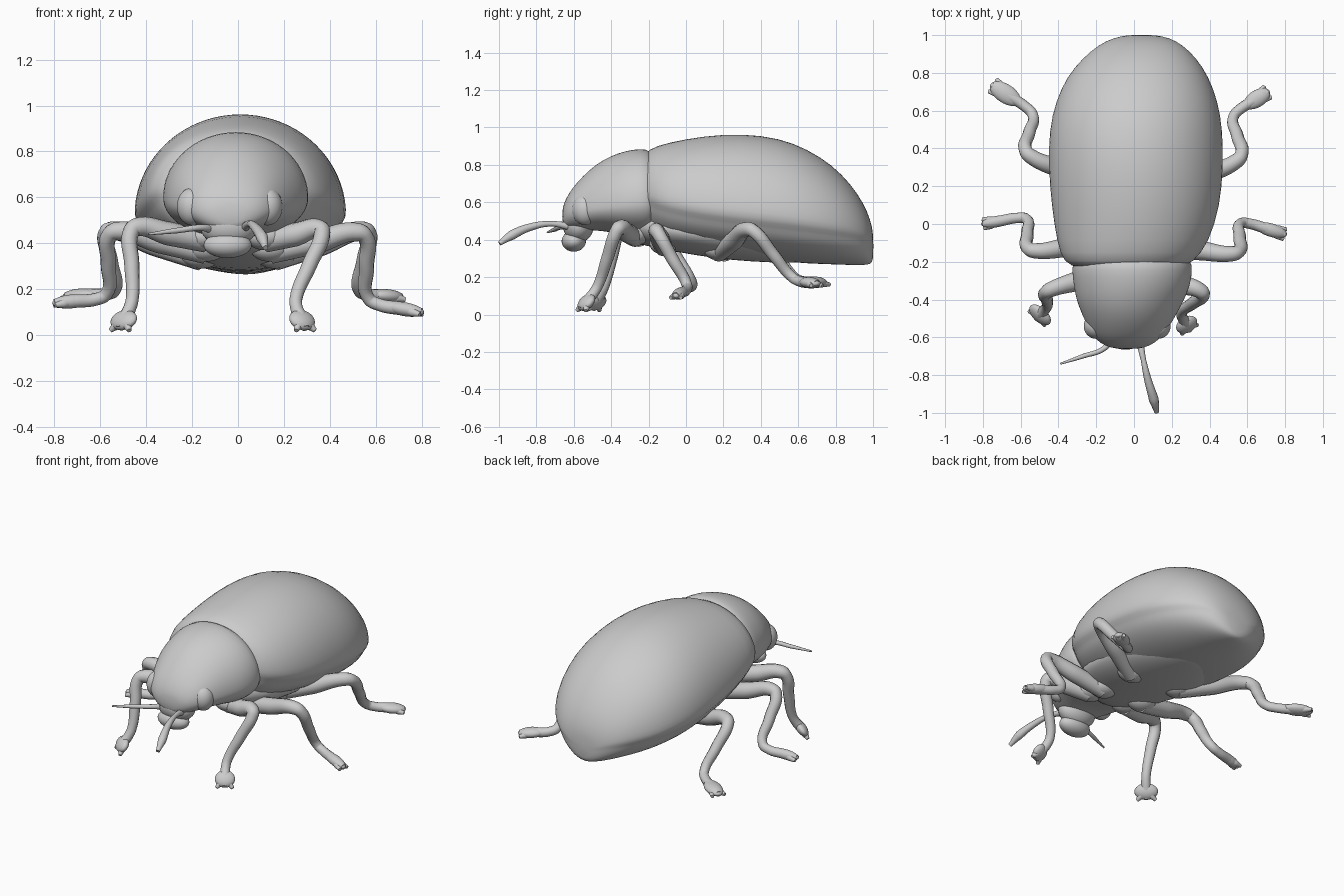
import bpy, bmesh, math
from mathutils import Matrix, Vector

if "Cube" in bpy.data.objects:
    bpy.data.objects.remove(bpy.data.objects["Cube"], do_unlink=True)

grey = bpy.data.materials.new("shell_grey")
grey.use_nodes = True
grey.diffuse_color = (0.6, 0.6, 0.6, 1)
grey.node_tree.nodes["Principled BSDF"].inputs["Base Color"].default_value = (0.6, 0.6, 0.6, 1)


def add_object(name, mesh, levels=0):
    for p in mesh.polygons:
        p.use_smooth = True
    mesh.materials.clear()
    mesh.materials.append(grey)
    ob = bpy.data.objects.new(name, mesh)
    bpy.context.collection.objects.link(ob)
    if levels:
        sub = ob.modifiers.new("smooth", "SUBSURF")
        sub.levels = sub.render_levels = levels
    return ob


def loft(name, rows, lip=1.0, segs=40):
    """Skin egg-shaped sections: y, centre x, half width, top, widest and bottom z."""
    bm = bmesh.new()
    rings = []
    for y, cx, hw, top, mid, bot in rows:
        ring = []
        for i in range(segs):
            a = math.tau * i / segs
            c, s = math.cos(a), math.sin(a)
            under = s < -0.01
            x = hw * c * (lip if under else 1)
            z = mid + s * ((mid - bot) if under else (top - mid))
            ring.append(bm.verts.new((cx + x, y, z)))
        rings.append(ring)
    for r, q in zip(rings, rings[1:]):
        for i in range(segs):
            j = (i + 1) % segs
            bm.faces.new((r[i], r[j], q[j], q[i]))
    bm.faces.new(rings[0])
    bm.faces.new(rings[-1])
    bmesh.ops.recalc_face_normals(bm, faces=bm.faces)
    mesh = bpy.data.meshes.new(name)
    bm.to_mesh(mesh)
    bm.free()
    return add_object(name, mesh, 1)


def blob(name, loc, size, along=Vector((0, 1, 0))):
    """Ellipsoid whose own y axis points along a direction."""
    bm = bmesh.new()
    bmesh.ops.create_uvsphere(bm, u_segments=32, v_segments=20, radius=1)
    turn = along.to_track_quat("Y", "Z").to_matrix().to_4x4()
    bm.transform(Matrix.Translation(loc) @ turn @ Matrix.Diagonal((*size, 1)))
    mesh = bpy.data.meshes.new(name)
    bm.to_mesh(mesh)
    bm.free()
    return add_object(name, mesh)


def limb(name, points):
    """Round tapered tube through (position, radius) pairs, as a mesh."""
    cu = bpy.data.curves.new(name, "CURVE")
    cu.dimensions = "3D"
    cu.bevel_depth = 1
    cu.bevel_resolution = 4
    cu.resolution_u = 8
    cu.use_fill_caps = True
    sp = cu.splines.new("BEZIER")
    sp.bezier_points.add(len(points) - 1)
    for bp, (co, rad) in zip(sp.bezier_points, points):
        bp.co = co
        bp.radius = rad
        bp.handle_left_type = bp.handle_right_type = "AUTO"
    tmp = bpy.data.objects.new(name + "_path", cu)
    bpy.context.collection.objects.link(tmp)
    deps = bpy.context.evaluated_depsgraph_get()
    mesh = bpy.data.meshes.new_from_object(tmp.evaluated_get(deps))
    bpy.data.objects.remove(tmp, do_unlink=True)
    return add_object(name, mesh)


# Wing cases, with a lip along the lower edge
loft("wing_cases", [
    (-.24, -.03, .27, .83, .64, .50),
    (-.205, -.03, .345, .885, .62, .42),
    (-.10, -.005, .405, .92, .58, .38),
    (.10, .01, .45, .957, .545, .34),
    (.30, .01, .466, .969, .52, .31),
    (.50, .01, .463, .945, .50, .285),
    (.65, .015, .432, .885, .48, .272),
    (.78, .02, .378, .802, .46, .268),
    (.88, .03, .302, .70, .445, .264),
    (.95, .035, .222, .595, .425, .264),
    (.985, .04, .15, .51, .405, .268),
    (1.002, .04, .07, .435, .37, .285)], lip=.94)

# Underside plate of the belly
loft("belly", [
    (-.34, -.01, .12, .55, .48, .41),
    (-.22, 0, .24, .6, .47, .365),
    (-.05, .01, .31, .6, .45, .335),
    (.15, .01, .33, .6, .43, .30),
    (.35, .01, .31, .6, .41, .282),
    (.55, .02, .22, .5, .38, .275),
    (.68, .02, .1, .4, .34, .28)])

# Shield behind the head, running smoothly into the brow
loft("thorax_shield_and_head", [
    (-.14, -.01, .26, .80, .60, .44),
    (-.19, -.01, .312, .88, .60, .42),
    (-.24, -.01, .32, .888, .60, .41),
    (-.32, -.01, .31, .877, .59, .42),
    (-.40, -.02, .287, .85, .58, .44),
    (-.48, -.025, .25, .805, .57, .45),
    (-.55, -.03, .212, .742, .56, .45),
    (-.61, -.035, .172, .675, .55, .45),
    (-.645, -.035, .12, .615, .54, .46),
    (-.662, -.035, .06, .565, .53, .48)])

# Face, eyes and mouth
blob("face", (-.04, -.575, .475), (.125, .082, .09))
blob("mouth", (-.045, -.6, .392), (.105, .065, .056))
for side, x in (("left", .128), ("right", -.2)):
    blob(side + "_eye", (x, -.54, .56), (.066, .068, .082))

# Feelers
limb("left_feeler", [((.03, -.62, .47), .02), ((.05, -.72, .485), .014),
                     ((.075, -.83, .468), .02), ((.105, -.93, .425), .026),
                     ((.12, -.997, .38), .012)])
limb("right_feeler", [((-.11, -.6, .46), .02), ((-.16, -.66, .468), .014),
                      ((-.27, -.70, .455), .012), ((-.39, -.74, .44), .005)])

# Legs: hip, knee, ankle and toe of each, then half width of the foot
legs = {
    "left_front_leg": ((.12, -.27, .41), (.375, -.365, .465), (.245, -.475, .14), (.295, -.56, .03), .06),
    "right_front_leg": ((-.14, -.25, .41), (-.465, -.355, .475), (-.46, -.44, .14), (-.515, -.5, .03), .07),
    "left_middle_leg": ((.14, -.12, .36), (.55, -.16, .455), (.57, .015, .14), (.8, -.055, .1), .035),
    "right_middle_leg": ((-.14, -.1, .36), (-.555, -.145, .46), (-.575, .04, .16), (-.8, 0, .14), .03),
    "left_hind_leg": ((.16, .17, .33), (.57, .345, .465), (.525, .585, .18), (.71, .70, .165), .045),
    "right_hind_leg": ((-.16, .2, .33), (-.575, .37, .465), (-.535, .595, .18), (-.75, .735, .17), .05),
}
for name, (*pts, width) in legs.items():
    hip, knee, ankle, toe = map(Vector, pts)
    limb(name, [(hip, .05), (hip.lerp(knee, .5), .052), (hip.lerp(knee, .93), .04),
                (knee.lerp(ankle, .07), .036), (knee.lerp(ankle, .5), .033),
                (knee.lerp(ankle, .94), .028), (ankle.lerp(toe, .2), .028),
                (ankle.lerp(toe, .6), .03), (toe, .018)])
    # Flat foot pad with two splayed claws, kept above the ground
    step = toe - ankle
    blob(name + "_foot", ankle.lerp(toe, .68), (width, step.length * .36, .03), step)
    side = step.cross(Vector((0, 0, 1))).normalized()
    for k, s in enumerate((-1, 1)):
        mid = ankle.lerp(toe, .6)
        tip = toe + side * s * width * .8
        tip.z = max(tip.z - .01, .012)
        limb(f"{name}_claw_{k + 1}", [(mid, .02), (mid.lerp(tip, .6), .02), (tip, .01)])
    blob(name + "_hip", hip + Vector((0, 0, .02)), (.09, .075, .06))
